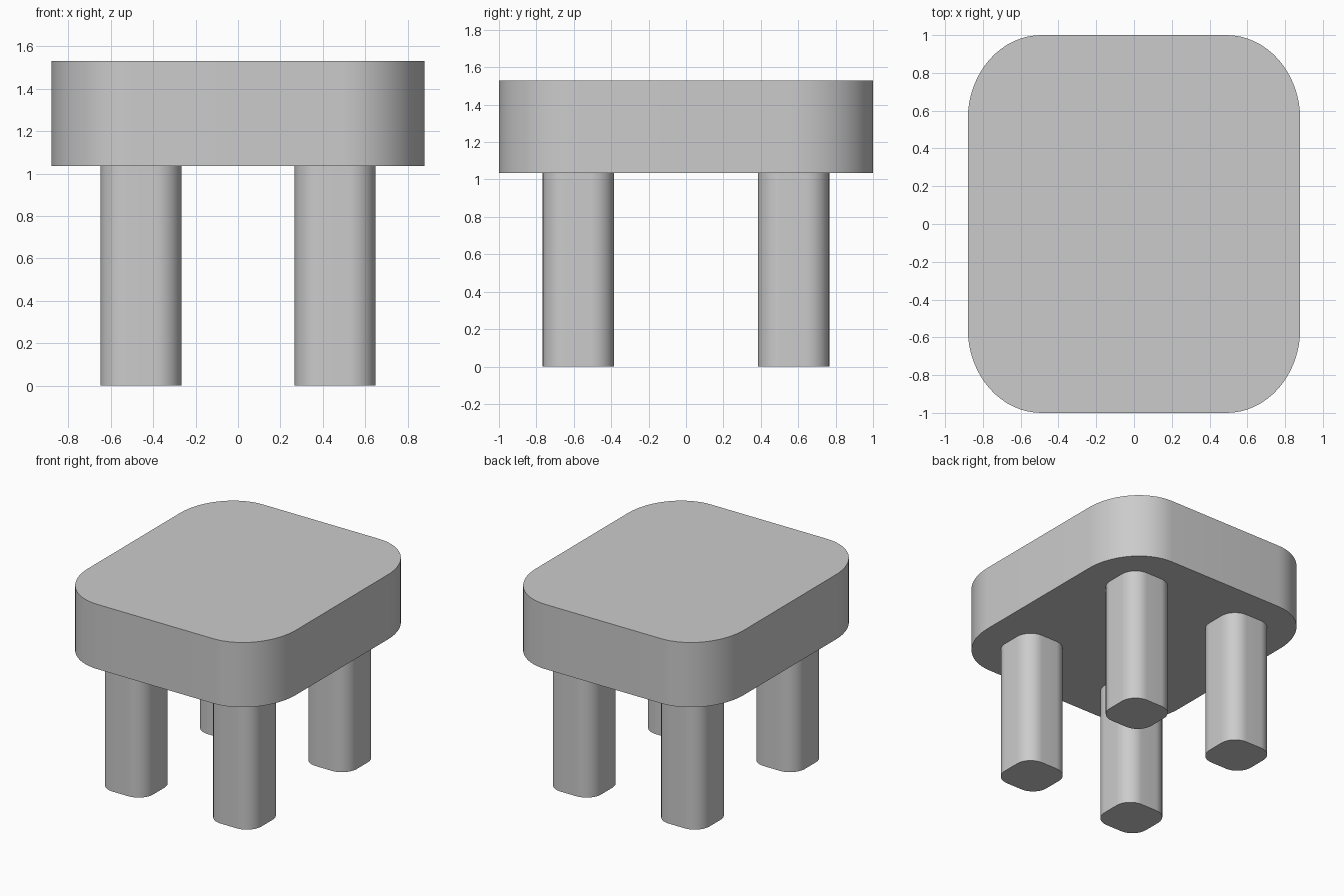
import bpy, bmesh
from math import cos, sin, pi, radians

cube = bpy.data.objects.get("Cube")
if cube:
    bpy.data.objects.remove(cube, do_unlink=True)

# Single plain grey material
grey = bpy.data.materials.new("plain grey")
grey.use_nodes = True
colour = (0.6, 0.6, 0.6, 1)
grey.diffuse_color = colour
grey.node_tree.nodes["Principled BSDF"].inputs["Base Color"].default_value = colour


def rounded_block(name, centre, half, radius, z0, z1, steps=16):
    """Extrude a rectangle with elliptical corners from z0 to z1."""
    bm = bmesh.new()
    verts = []
    for quarter, (sx, sy) in enumerate([(1, 1), (-1, 1), (-1, -1), (1, -1)]):
        for i in range(steps + 1):
            a = (quarter + i / steps) * pi / 2
            x = centre[0] + sx * (half[0] - radius[0]) + radius[0] * cos(a)
            y = centre[1] + sy * (half[1] - radius[1]) + radius[1] * sin(a)
            verts.append(bm.verts.new((x, y, z0)))
    base = bm.faces.new(verts)
    top = bmesh.ops.extrude_face_region(bm, geom=[base], use_keep_orig=True)["geom"]
    moved = [g for g in top if isinstance(g, bmesh.types.BMVert)]
    bmesh.ops.translate(bm, verts=moved, vec=(0, 0, z1 - z0))
    bmesh.ops.recalc_face_normals(bm, faces=bm.faces)
    mesh = bpy.data.meshes.new(name)
    bm.to_mesh(mesh)
    bm.free()
    mesh.materials.append(grey)
    obj = bpy.data.objects.new(name, mesh)
    bpy.context.collection.objects.link(obj)
    bpy.ops.object.select_all(action='DESELECT')
    obj.select_set(True)
    bpy.context.view_layer.objects.active = obj
    bpy.ops.object.shade_smooth_by_angle(angle=radians(30))
    return obj


SEAT_BOTTOM, SEAT_TOP = 1.035, 1.53

# Thick seat slab
rounded_block("seat", (0, 0), (0.88, 1.0), (0.39, 0.445), SEAT_BOTTOM, SEAT_TOP)

# Four rounded square legs
for side, sx in (("left", 1), ("right", -1)):
    for end, sy in (("front", -1), ("back", 1)):
        rounded_block(f"{end}_{side}_leg", (sx * 0.458, sy * 0.575),
                      (0.191, 0.191), (0.125, 0.125), 0, SEAT_BOTTOM)
